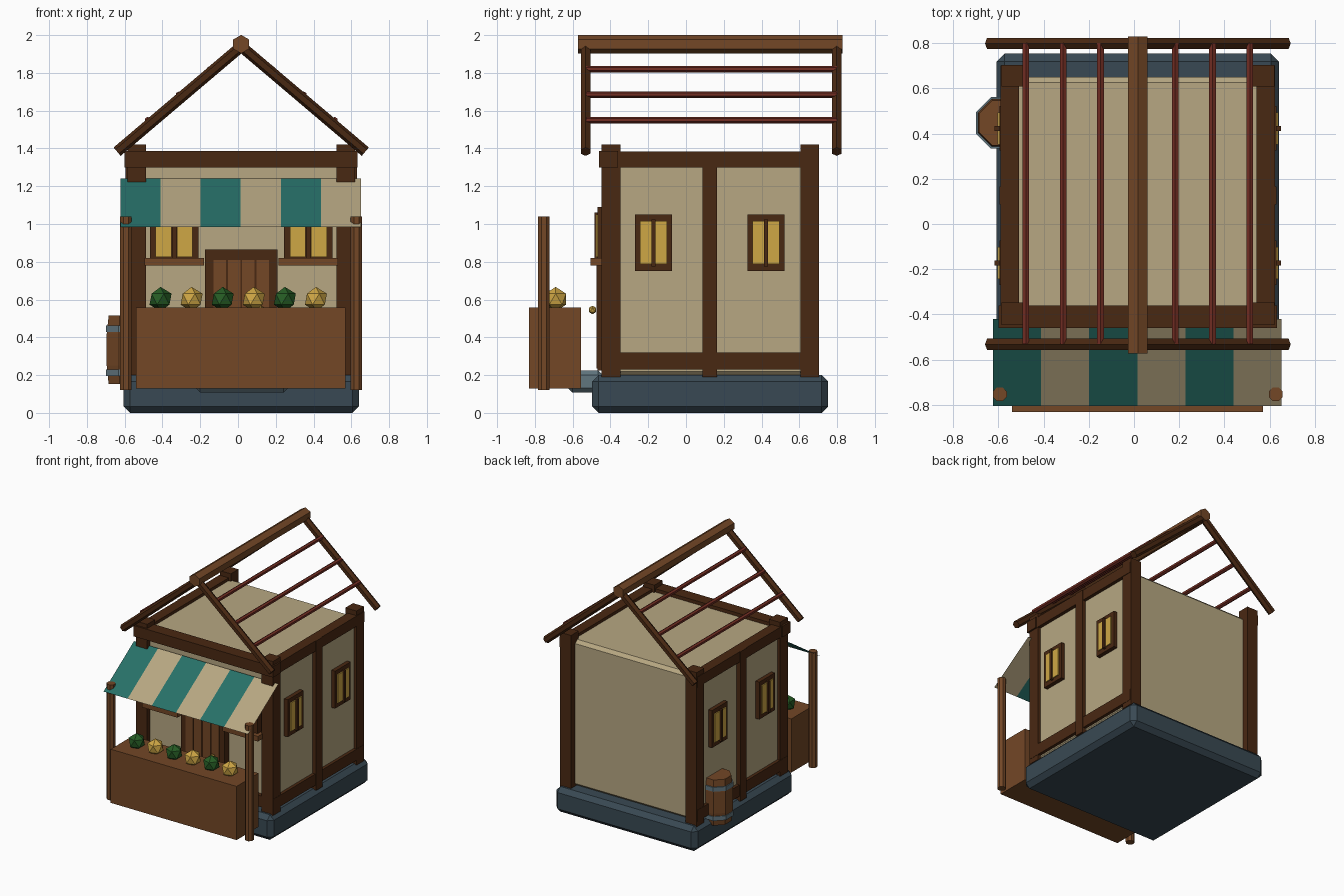
import bpy, bmesh, math
from mathutils import Vector

if "Cube" in bpy.data.objects:
    bpy.data.objects.remove(bpy.data.objects["Cube"])


def mat(name, r, g, b):
    m = bpy.data.materials.new(name)
    lin = [(c / 255 / 12.92) if c < 10 else ((c / 255 + 0.055) / 1.055) ** 2.4 for c in (r, g, b)]
    m.diffuse_color = (*lin, 1)
    m.use_nodes = True
    m.node_tree.nodes["Principled BSDF"].inputs["Base Color"].default_value = m.diffuse_color
    return m


PLASTER = mat("plaster_cream", 183, 167, 130)
TEAL = mat("awning_teal", 39, 112, 104)
DARK = mat("dark_wood", 73, 40, 18)
WOOD = mat("mid_wood", 115, 71, 38)
RED = mat("red_wood", 115, 46, 35)
SLATE = mat("slate", 57, 73, 83)
PALE = mat("pale_slate", 97, 118, 127)
GOLD = mat("gold", 207, 167, 69)
GREEN = mat("leaf_green", 38, 92, 36)
CX = 0.017  # centre line of the house


def finish(name, bm, *mats):
    me = bpy.data.meshes.new(name)
    bm.to_mesh(me)
    bm.free()
    for m in mats:
        me.materials.append(m)
    ob = bpy.data.objects.new(name, me)
    bpy.context.collection.objects.link(ob)
    return ob


def box(name, x, y, z, m, bevel=0):
    """Box from (min, max) ranges, optionally with chamfered edges."""
    bm = bmesh.new()
    bmesh.ops.create_cube(bm, size=1)
    for v in bm.verts:
        v.co = [(r[0] + r[1]) / 2 + c * (r[1] - r[0]) for c, r in zip(v.co, (x, y, z))]
    if bevel:
        bmesh.ops.bevel(bm, geom=bm.edges[:], offset=bevel, segments=1, affect='EDGES')
    return finish(name, bm, m)


def rod(name, a, b, r, m, sides=6, turn=0):
    """Straight prism from point a to point b."""
    a, b = Vector(a), Vector(b)
    bm = bmesh.new()
    bmesh.ops.create_cone(bm, cap_ends=True, segments=sides, radius1=r, radius2=r,
                          depth=(b - a).length)
    ob = finish(name, bm, m)
    q = (b - a).to_track_quat('Z', 'Y')
    for v in ob.data.vertices:
        c = v.co.copy()
        ct, st = math.cos(turn), math.sin(turn)
        v.co = q @ Vector((c.x * ct - c.y * st, c.x * st + c.y * ct, c.z)) + (a + b) / 2
    return ob


def ball(name, p, r, m):
    bm = bmesh.new()
    bmesh.ops.create_icosphere(bm, subdivisions=1, radius=r)
    bmesh.ops.translate(bm, vec=p, verts=bm.verts)
    return finish(name, bm, m)


# Foundation, plastered body and doorstep
box("foundation", (-0.607, 0.64), (-0.497, 0.753), (0, 0.2), SLATE, 0.035)
box("walls", (CX - 0.58, CX + 0.58), (-0.41, 0.65), (0.195, 1.36), PLASTER, 0.025)
box("doorstep", (-0.225, 0.265), (-0.625, -0.44), (0.107, 0.225), PALE, 0.025)

# Timber frame
for s, side in ((-1, "left"), (1, "right")):
    def span(a, b):
        return tuple(sorted((CX + s * a, CX + s * b)))
    box(f"front_post_{side}", span(0.505, 0.603), (-0.447, -0.347), (0.19, 1.42), DARK)
    box(f"back_post_{side}", span(0.505, 0.603), (0.607, 0.703), (0.19, 1.42), DARK)
    box(f"middle_post_{side}", span(0.53, 0.612), (0.087, 0.165), (0.19, 1.383), DARK)
    box(f"side_top_beam_{side}", span(0.525, 0.607), (-0.44, 0.70), (1.30, 1.383), DARK)
    box(f"side_sill_beam_{side}", span(0.53, 0.605), (-0.44, 0.697), (0.23, 0.32), DARK)

    # Side windows
    for y in (-0.172, 0.423):
        n = f"side_window_{side}"
        box(n + "_frame", span(0.56, 0.612), (y - 0.098, y + 0.098), (0.752, 1.05), DARK)
        for d in (-0.041, 0.041):
            box(n + "_pane", span(0.60, 0.62), (y + d - 0.03, y + d + 0.03), (0.787, 1.015), GOLD)
        box(n + "_mullion", span(0.60, 0.633), (y - 0.011, y + 0.011), (0.775, 1.025), DARK)

    # Front windows with ledges
    x = CX + s * 0.355
    box(f"front_window_{side}_frame", (x - 0.128, x + 0.128), (-0.468, -0.40), (0.78, 1.09), DARK)
    for d in (-0.056, 0.056):
        box(f"front_window_{side}_pane", (x + d - 0.042, x + d + 0.042), (-0.476, -0.44),
            (0.825, 1.05), GOLD)
    box(f"front_window_{side}_mullion", (x - 0.012, x + 0.012), (-0.485, -0.44), (0.80, 1.06), DARK)
    box(f"front_window_{side}_ledge", (x - 0.157, x + 0.157), (-0.505, -0.42), (0.78, 0.82), WOOD)

    # Awning pole and roof rafters
    rod(f"awning_pole_{side}", (CX + s * 0.61, -0.752, 0.12), (CX + s * 0.61, -0.752, 1.04),
        0.033, WOOD, 8, math.pi / 8)
    for y, end in ((-0.532, "front"), (0.798, "back")):
        rod(f"rafter_{end}_{side}", (CX, y, 1.94), (CX + s * 0.657, y, 1.383), 0.029, DARK)
    for i in range(3):
        d, z = 0.165 * (i + 1), 1.955 - 0.135 * (i + 1)
        rod(f"purlin_{side}", (CX + s * d, -0.53, z), (CX + s * d, 0.80, z), 0.017, RED)

box("front_top_beam", (-0.60, 0.632), (-0.46, -0.36), (1.30, 1.387), DARK)
box("front_sill_beam", (CX - 0.59, CX + 0.59), (-0.445, -0.37), (0.23, 0.32), DARK)
rod("ridge_beam", (CX, -0.573, 1.952), (CX, 0.828, 1.952), 0.049, WOOD, 6, 0)

# Door with planks and knob
box("door_frame", (CX - 0.192, CX + 0.192), (-0.468, -0.40), (0.225, 0.865), DARK)
for i in range(4):
    x = CX - 0.114 + i * 0.076
    box("door_plank", (x - 0.033, x + 0.033), (-0.475, -0.44), (0.235, 0.81), WOOD)
ball("door_knob", (0.12, -0.495, 0.545), 0.023, GOLD)

# Striped awning: a single sheet with alternating colours
bm = bmesh.new()
rows = []
for i in range(7):
    x = -0.623 + i * 1.275 / 6
    rows.append((bm.verts.new((x, -0.805, 0.985)), bm.verts.new((x, -0.42, 1.24))))
for i in range(6):
    f = bm.faces.new((rows[i][0], rows[i + 1][0], rows[i + 1][1], rows[i][1]))
    f.material_index = i % 2
finish("awning", bm, TEAL, PLASTER)

# Market counter with produce
box("counter", (-0.54, 0.57), (-0.832, -0.555), (0.13, 0.558), WOOD)
for i in range(6):
    ball("produce", (-0.41 + i * 0.1645, -0.69, 0.602), 0.065, (GREEN, GOLD)[i % 2])

# Barrel with hoops beside the left wall
bx, by = -0.585, 0.447
bm = bmesh.new()
rings = []
for z, r in ((0.152, 0.108), (0.25, 0.119), (0.42, 0.119), (0.515, 0.108)):
    rings.append([bm.verts.new((bx + r * math.cos((k + 0.5) * math.pi / 4),
                                by + r * math.sin((k + 0.5) * math.pi / 4), z)) for k in range(8)])
for lo, hi in zip(rings, rings[1:]):
    for k in range(8):
        bm.faces.new((lo[k], lo[(k + 1) % 8], hi[(k + 1) % 8], hi[k]))
bm.faces.new(rings[0][::-1])
bm.faces.new(rings[-1])
finish("barrel", bm, WOOD)
for z in (0.195, 0.428):
    rod("barrel_hoop", (bx, by, z), (bx, by, z + 0.034), 0.123, PALE, 8, math.pi / 8)
